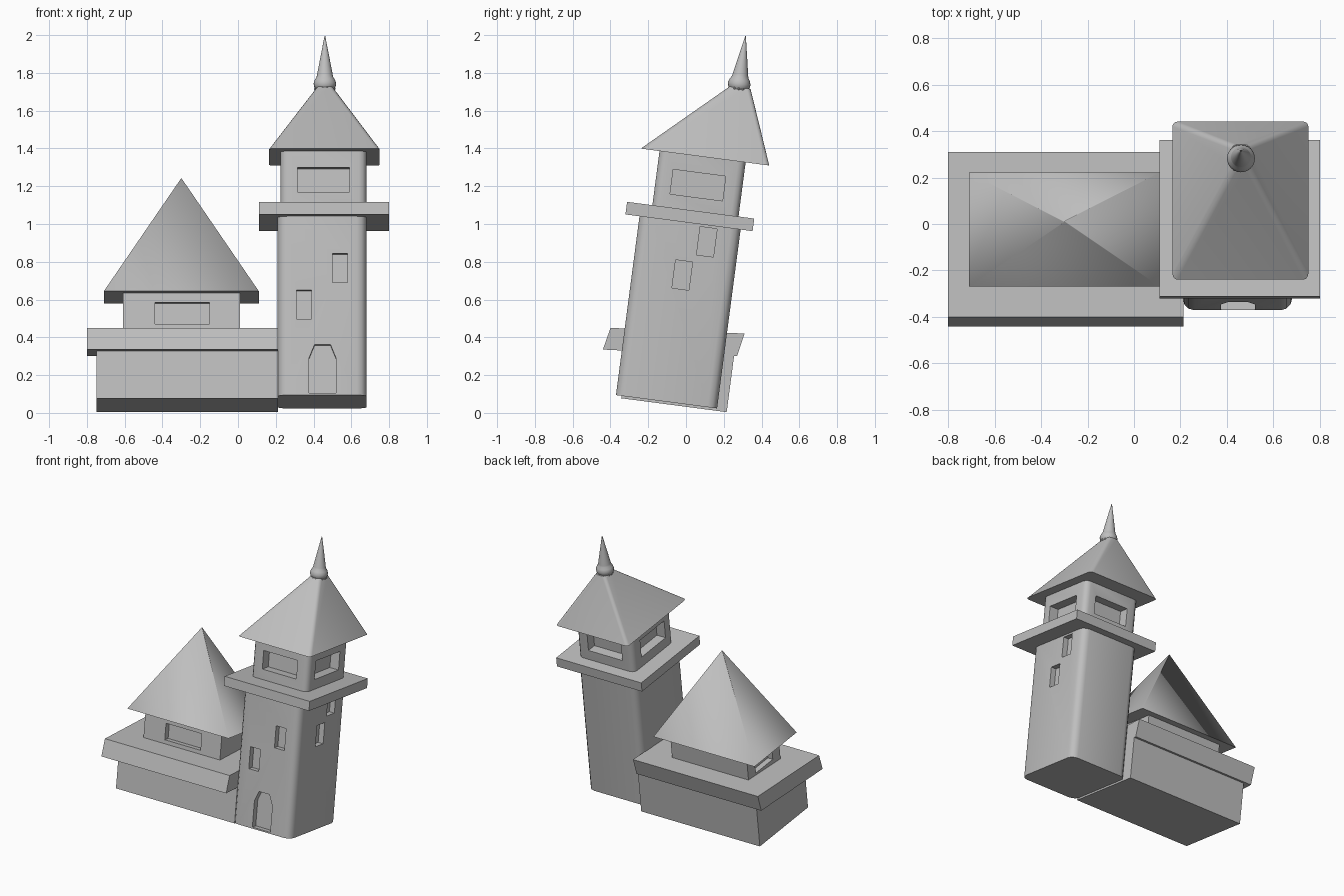
import bpy, bmesh
from math import radians, cos, sin, pi
from mathutils import Matrix

if "Cube" in bpy.data.objects:
    bpy.data.objects.remove(bpy.data.objects["Cube"], do_unlink=True)

TILT = Matrix.Rotation(radians(-7.5), 4, 'X')   # the whole building leans back
stone = bpy.data.materials.new("plain_grey")
stone.use_nodes = True
GREY = (0.52, 0.52, 0.52, 1)
stone.diffuse_color = GREY
stone.node_tree.nodes["Principled BSDF"].inputs["Base Color"].default_value = GREY


def finish(name, bm):
    bmesh.ops.recalc_face_normals(bm, faces=bm.faces[:])
    mesh = bpy.data.meshes.new(name)
    bm.to_mesh(mesh)
    bm.free()
    mesh.materials.append(stone)
    obj = bpy.data.objects.new(name, mesh)
    bpy.context.collection.objects.link(obj)
    obj.matrix_world = TILT
    return obj


def activate(obj):
    bpy.ops.object.select_all(action='DESELECT')
    obj.select_set(True)
    bpy.context.view_layer.objects.active = obj


def smooth(obj, angle=35):
    activate(obj)
    bpy.ops.object.shade_smooth_by_angle(angle=radians(angle))


def frustum(name, base, top, z0, z1, bevel=0):
    """Block between two rectangles (x0, x1, y0, y1), side edges rounded."""
    bm = bmesh.new()
    rings = []
    for (x0, x1, y0, y1), z in ((base, z0), (top, z1)):
        rings.append([bm.verts.new((x, y, z)) for x, y in
                      ((x0, y0), (x1, y0), (x1, y1), (x0, y1))])
    low, high = rings
    bm.faces.new(low)
    bm.faces.new(high)
    for i in range(4):
        j = (i + 1) % 4
        bm.faces.new((low[i], low[j], high[j], high[i]))
    if bevel:
        sides = [e for e in bm.edges if abs(e.verts[0].co.z - e.verts[1].co.z) > 0.01]
        bmesh.ops.bevel(bm, geom=sides, offset=bevel, segments=3, profile=0.5,
                        affect='EDGES')
    return finish(name, bm)


def block(name, rect, z0, z1, bevel=0):
    return frustum(name, rect, rect, z0, z1, bevel)


def extrude(name, points, axis, a, b):
    """Outline swept along x (points are y, z) or along y (points are x, z)."""
    bm = bmesh.new()
    verts = [bm.verts.new((a, u, v) if axis == 'x' else (u, a, v)) for u, v in points]
    face = bm.faces.new(verts)
    moved = bmesh.ops.extrude_face_region(bm, geom=[face])["geom"]
    shift = (b - a, 0, 0) if axis == 'x' else (0, b - a, 0)
    bmesh.ops.translate(bm, vec=shift,
                        verts=[g for g in moved if isinstance(g, bmesh.types.BMVert)])
    return finish(name, bm)


def cut(obj, cutters):
    for cutter in cutters:
        cutter.hide_render = True
        mod = obj.modifiers.new("recess", 'BOOLEAN')
        mod.operation = 'DIFFERENCE'
        mod.solver = 'EXACT'
        mod.object = cutter
        activate(obj)
        bpy.ops.object.modifier_apply(modifier=mod.name)
        bpy.data.objects.remove(cutter, do_unlink=True)


# Tower shaft with small windows and an arched door
shaft = block("tower_shaft", (0.21, 0.68, -0.38, 0.16), 0.045, 1.02, 0.05)
recesses = [block("cutter", (x, x + 0.08, -0.5, -0.34), z, z + 0.155)
            for x, z in ((0.50, 0.646), (0.31, 0.45))]
recesses += [block("cutter", (0.64, 0.8, y - 0.045, y + 0.045), z, z + 0.15)
             for y, z in ((-0.009, 0.837), (-0.115, 0.646))]
door = [(0.375, 0.055), (0.52, 0.055), (0.52, 0.24), (0.49, 0.314),
        (0.405, 0.314), (0.375, 0.24)]
recesses.append(extrude("cutter", door, 'y', -0.5, -0.34))
cut(shaft, recesses)
smooth(shaft)

# Balcony slab
block("balcony_slab", (0.11, 0.80, -0.455, 0.224), 1.0, 1.067)

# Belfry with one opening on each side
belfry = block("belfry", (0.225, 0.68, -0.32, 0.14), 1.06, 1.37, 0.04)
LOW, HIGH = 1.138, 1.269
openings = [block("cutter", (0.315, 0.59, y, y + 0.2), LOW, HIGH) for y in (-0.45, 0.07)]
openings += [block("cutter", (x, x + 0.2, -0.235, 0.045), LOW, HIGH) for x in (0.095, 0.61)]
cut(belfry, openings)
smooth(belfry)

# Tower roof, its top set towards the back
roof = frustum("tower_roof", (0.165, 0.75, -0.42, 0.266), (0.42, 0.50, 0.005, 0.115),
               1.356, 1.745, 0.02)
smooth(roof)

# Finial: collar and spike turned as one profile
profile = [(0, 1.72), (0.04, 1.725), (0.056, 1.745), (0.06, 1.765), (0.054, 1.785),
           (0.044, 1.80), (0.042, 1.81), (0.022, 1.915), (0.002, 2.018), (0, 2.019)]
SIDES = 24
bm = bmesh.new()
rings = [[bm.verts.new((0.46 + r * cos(2 * pi * i / SIDES),
                        0.052 + r * sin(2 * pi * i / SIDES), z)) for i in range(SIDES)]
         for r, z in profile]
for low, high in zip(rings, rings[1:]):
    for i in range(SIDES):
        j = (i + 1) % SIDES
        bm.faces.new((low[i], low[j], high[j], high[i]))
bmesh.ops.remove_doubles(bm, verts=bm.verts[:], dist=0.0001)
smooth(finish("finial", bm))

# Row of little beads under the collar
bm = bmesh.new()
for i in range(14):
    a = 2 * pi * i / 14
    spot = Matrix.Translation((0.46 + 0.05 * cos(a), 0.052 + 0.05 * sin(a), 1.738))
    bmesh.ops.create_icosphere(bm, subdivisions=1, radius=0.008, matrix=spot)
finish("finial_beads", bm)

# House: lower walls, overhanging rim, upper storey
block("house_walls", (-0.75, 0.212, -0.35, 0.213), 0.032, 0.38)
rim = [(-0.48, 0.275), (-0.455, 0.394), (0.253, 0.457), (0.229, 0.333)]
extrude("house_rim", rim, 'x', -0.80, 0.212)
storey = block("upper_storey", (-0.61, 0.01, -0.28, 0.09), 0.37, 0.625)
cut(storey, [block("cutter", (-0.44, -0.15, -0.4, -0.24), 0.437, 0.553),
             block("cutter", (-0.7, -0.57, -0.195, 0.005), 0.45, 0.56)])
smooth(storey)

# House roof: pyramid with softened hips
house_roof = frustum("house_roof", (-0.71, 0.11, -0.35, 0.143),
                     (-0.302, -0.298, -0.153, -0.149), 0.604, 1.231)
smooth(house_roof, 95)
